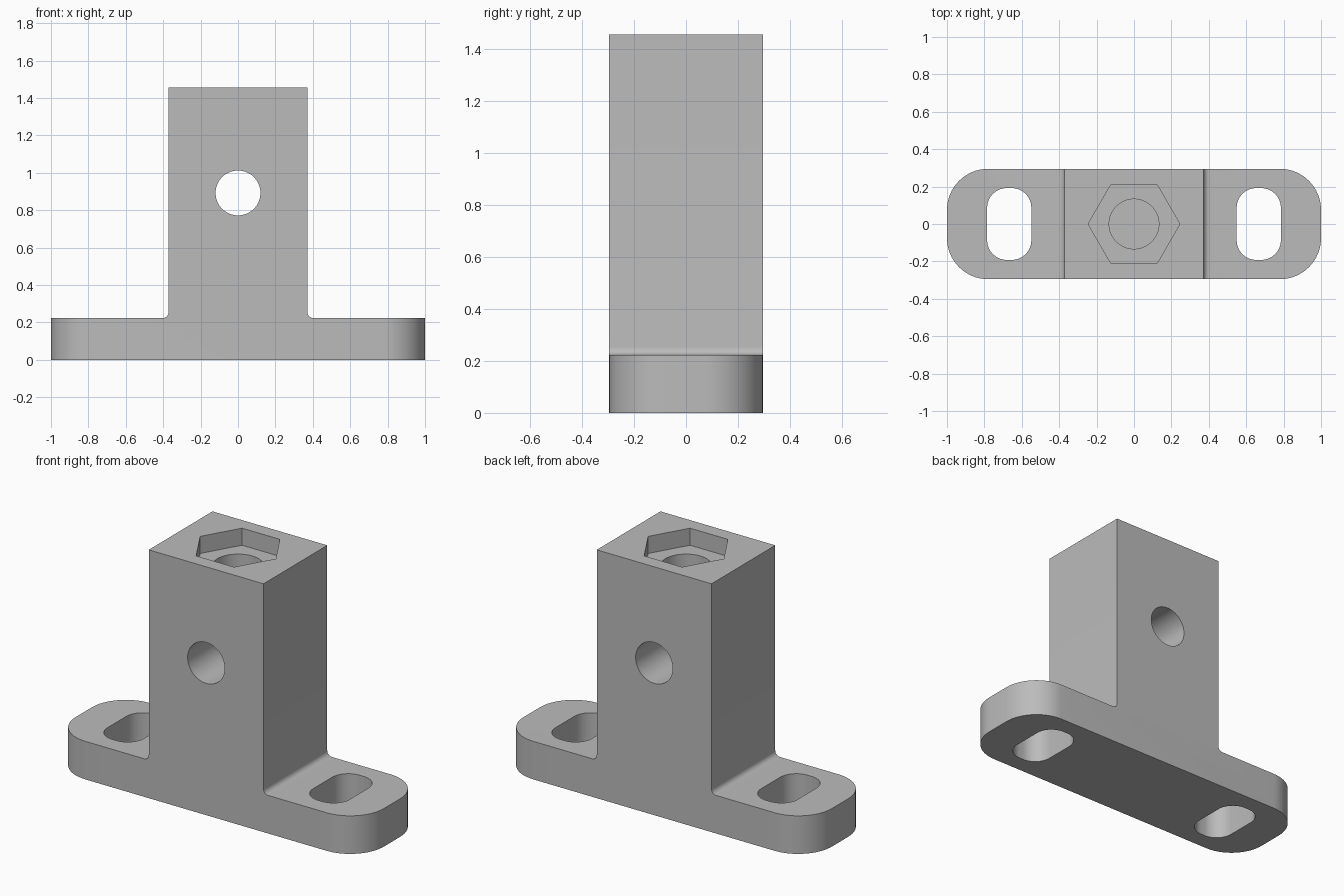
import bpy
import bmesh
from math import cos, sin, pi, radians
from mathutils import Matrix, Vector

if "Cube" in bpy.data.objects:
    bpy.data.objects.remove(bpy.data.objects["Cube"], do_unlink=True)

# Main sizes
HALF_DEPTH = 0.295
BASE_TOP = 0.223
TOWER_HALF = 0.372
TOP = 1.455
FILLET = 0.03

grey = bpy.data.materials.new("plain grey")
grey.use_nodes = True
colour = (0.5, 0.5, 0.5, 1)
grey.diffuse_color = colour
grey.node_tree.nodes["Principled BSDF"].inputs["Base Color"].default_value = colour


def arc(cx, cy, r, start, end, steps=16):
    angles = [radians(start + (end - start) * i / steps) for i in range(steps + 1)]
    return [(cx + r * cos(a), cy + r * sin(a)) for a in angles]


def rounded_rect(cx, hx, hy, r):
    points = []
    for k, (sx, sy) in enumerate([(1, 1), (-1, 1), (-1, -1), (1, -1)]):
        points += arc(cx + sx * (hx - r), sy * (hy - r), r, 90 * k, 90 * k + 90)
    return points


def polygon(r, sides):
    return arc(0, 0, r, 0, 360, sides)[:-1]


def prism(name, points, low, high, matrix=Matrix()):
    """Extrude a flat outline from low to high."""
    bm = bmesh.new()
    face = bm.faces.new([bm.verts.new((x, y, low)) for x, y in points])
    ext = bmesh.ops.extrude_face_region(bm, geom=[face])
    top = [v for v in ext["geom"] if isinstance(v, bmesh.types.BMVert)]
    bmesh.ops.translate(bm, verts=top, vec=Vector((0, 0, high - low)))
    bm.transform(matrix)
    bmesh.ops.recalc_face_normals(bm, faces=bm.faces)
    mesh = bpy.data.meshes.new(name)
    bm.to_mesh(mesh)
    bm.free()
    mesh.materials.append(grey)
    obj = bpy.data.objects.new(name, mesh)
    bpy.context.collection.objects.link(obj)
    return obj


def combine(body, tool, operation):
    mod = body.modifiers.new(tool.name, "BOOLEAN")
    mod.operation = operation
    mod.solver = "EXACT"
    mod.object = tool
    bpy.context.view_layer.objects.active = body
    bpy.ops.object.modifier_apply(modifier=mod.name)
    bpy.data.objects.remove(tool, do_unlink=True)


upright = Matrix.Rotation(pi / 2, 4, "X")

# Inverted T side profile with filleted inner corners
right_half = [(1.1, 0), (1.1, BASE_TOP)]
right_half += arc(TOWER_HALF + FILLET, BASE_TOP + FILLET, FILLET, 270, 180, 8)
right_half += [(TOWER_HALF, TOP)]
profile = right_half + [(-x, z) for x, z in reversed(right_half)]
body = prism("bracket_body", profile, -0.5, 0.5, upright)

# Rounded plan outline trims the base ends and both sides
combine(body, prism("plan_outline", rounded_rect(0, 1, HALF_DEPTH, 0.22), -0.2, 1.8), "INTERSECT")

# Mounting slots
for side in (-1, 1):
    slot = rounded_rect(side * 0.667, 0.118, 0.192, 0.105)
    combine(body, prism("slot_cutter", slot, -0.2, 0.5), "DIFFERENCE")

# Cross hole through the tower
hole = [(x, z + 0.892) for x, z in polygon(0.12, 64)]
combine(body, prism("cross_hole_cutter", hole, -0.5, 0.5, upright), "DIFFERENCE")

# Hexagonal nut pocket and the blind bore below it
combine(body, prism("nut_pocket_cutter", polygon(0.245, 6), TOP - 0.1, 1.8), "DIFFERENCE")
combine(body, prism("bore_cutter", polygon(0.133, 64), 1.1, 1.7), "DIFFERENCE")

# Smooth rounded walls, sharp edges kept
bpy.ops.object.select_all(action="DESELECT")
body.select_set(True)
bpy.context.view_layer.objects.active = body
bpy.ops.object.shade_smooth_by_angle(angle=radians(30))
